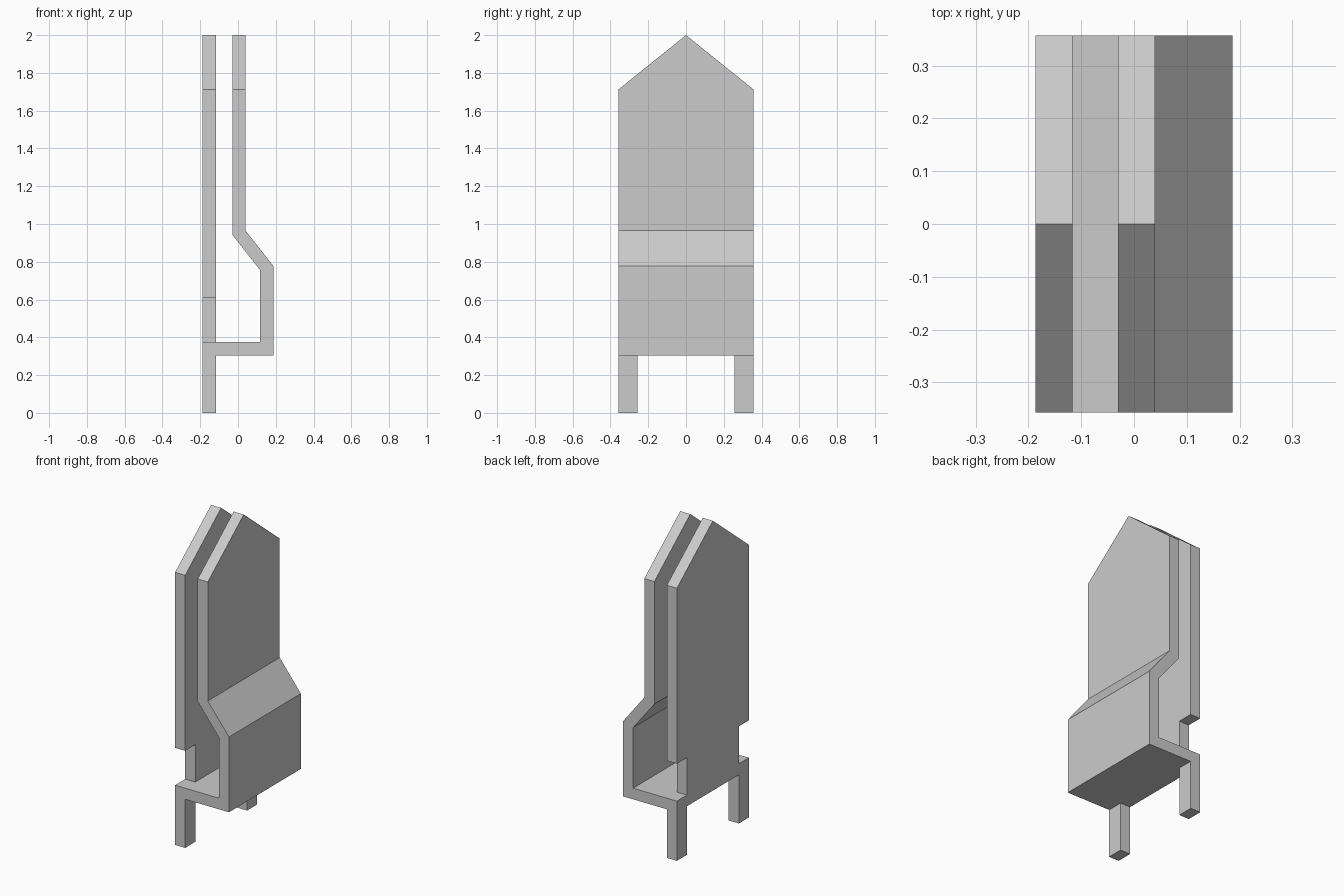
import bpy, bmesh, math
from mathutils import Vector

if "Cube" in bpy.data.objects:
    bpy.data.objects.remove(bpy.data.objects["Cube"], do_unlink=True)

HALF = 0.357          # half width along y
LEG = 0.10            # leg width and notch depth
X_BACK, X_IN = -0.187, -0.117
FLOOR_LO, FLOOR_HI = 0.305, 0.375
EAVE, PEAK = 1.713, 2.0

grey = bpy.data.materials.new("light_grey")
grey.diffuse_color = (0.6, 0.6, 0.6, 1)
grey.use_nodes = True
grey.node_tree.nodes["Principled BSDF"].inputs["Base Color"].default_value = (0.6, 0.6, 0.6, 1)


def extrude(name, points, offset, cuts=()):
    """Extrude a closed outline by offset, then trim it with (point, normal) planes."""
    bm = bmesh.new()
    face = bm.faces.new([bm.verts.new(p) for p in points])
    result = bmesh.ops.extrude_face_region(bm, geom=[face], use_keep_orig=True)
    moved = [v for v in result["geom"] if isinstance(v, bmesh.types.BMVert)]
    bmesh.ops.translate(bm, verts=moved, vec=offset)
    for point, normal in cuts:
        geom = bm.verts[:] + bm.edges[:] + bm.faces[:]
        bmesh.ops.bisect_plane(bm, geom=geom, plane_co=point, plane_no=normal, clear_outer=True)
        bmesh.ops.holes_fill(bm, edges=[e for e in bm.edges if e.is_boundary])
    bmesh.ops.recalc_face_normals(bm, faces=bm.faces)
    mesh = bpy.data.meshes.new(name)
    bm.to_mesh(mesh)
    bm.free()
    mesh.materials.append(grey)
    obj = bpy.data.objects.new(name, mesh)
    bpy.context.collection.objects.link(obj)
    return obj


# Back plate: pointed top, side notches and two legs, mirrored across y
half = [(HALF, EAVE), (HALF, 0.61), (HALF - LEG, 0.61), (HALF - LEG, FLOOR_HI),
        (HALF, FLOOR_HI), (HALF, 0), (HALF - LEG, 0), (HALF - LEG, FLOOR_LO)]
outline = [(0, PEAK)] + half + [(-y, z) for y, z in reversed(half)]
body = extrude("back_plate_with_tray", [(X_BACK, y, z) for y, z in outline],
               (X_IN - X_BACK, 0, 0))

# Tray and front panel: one bent profile, its top trimmed to a point
profile = [(X_BACK, FLOOR_LO), (0.187, FLOOR_LO), (0.187, 0.778), (0.04, 0.965),
           (0.04, 2.1), (-0.03, 2.1), (-0.03, 0.943), (0.117, 0.756),
           (0.117, FLOOR_HI), (X_BACK, FLOOR_HI)]
slopes = [(Vector((0, 0, PEAK)), Vector((0, s * (PEAK - EAVE), HALF)).normalized())
          for s in (-1, 1)]
tray = extrude("tray_and_front_panel", [(x, -HALF, z) for x, z in profile],
               (0, 2 * HALF, 0), slopes)

# Fuse both into a single piece without inner walls
union = body.modifiers.new("fuse", "BOOLEAN")
union.operation = "UNION"
union.solver = "EXACT"
union.object = tray
bpy.context.view_layer.objects.active = body
body.select_set(True)
bpy.ops.object.modifier_apply(modifier=union.name)
bpy.data.objects.remove(tray, do_unlink=True)

# Merge flat neighbours
bm = bmesh.new()
bm.from_mesh(body.data)
bmesh.ops.remove_doubles(bm, verts=bm.verts, dist=0.0001)
bmesh.ops.dissolve_limit(bm, angle_limit=math.radians(1), verts=bm.verts, edges=bm.edges)
bm.to_mesh(body.data)
bm.free()
